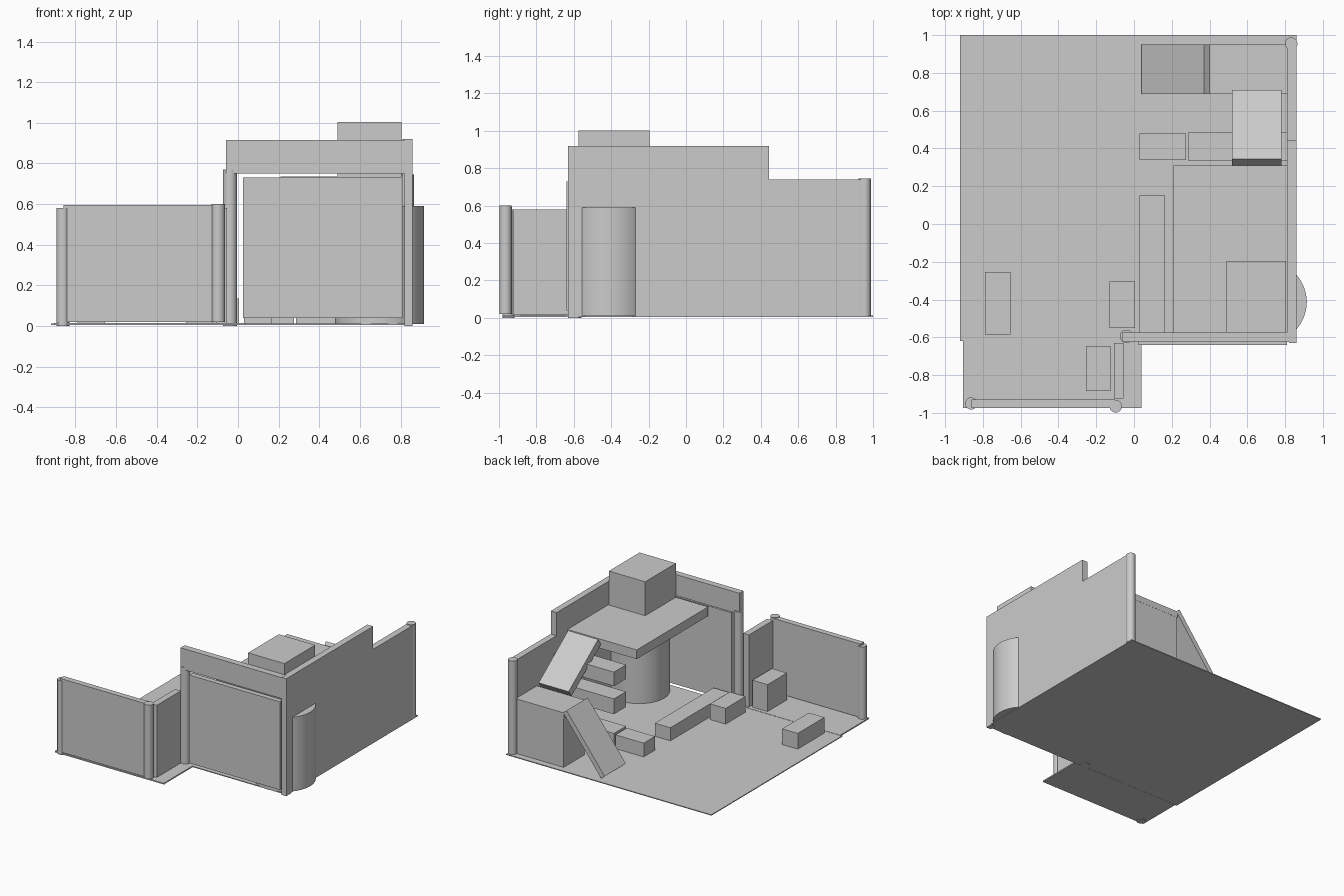
import bpy
import bmesh


def prism(name, pts, axis, lo, hi):
    """Extrude a 2D profile along the x, y or z axis from lo to hi."""
    def place(p, h):
        a, b = p
        return {'x': (h, a, b), 'y': (a, h, b), 'z': (a, b, h)}[axis]
    bm = bmesh.new()
    low = [bm.verts.new(place(p, lo)) for p in pts]
    high = [bm.verts.new(place(p, hi)) for p in pts]
    n = len(pts)
    bm.faces.new(low)
    bm.faces.new(high)
    for i in range(n):
        j = (i + 1) % n
        bm.faces.new((low[i], low[j], high[j], high[i]))
    bmesh.ops.recalc_face_normals(bm, faces=bm.faces)
    mesh = bpy.data.meshes.new(name)
    bm.to_mesh(mesh)
    bm.free()
    ob = bpy.data.objects.new(name, mesh)
    bpy.context.collection.objects.link(ob)
    return ob


def box(name, x0, x1, y0, y1, z0, z1):
    return prism(name, [(x0, y0), (x1, y0), (x1, y1), (x0, y1)], 'z', z0, z1)


def column(name, x, y, r, z0, z1):
    bpy.ops.mesh.primitive_cylinder_add(vertices=32, radius=r, depth=z1 - z0,
                                        location=(x, y, (z0 + z1) / 2))
    bpy.context.object.name = name
    bpy.ops.object.shade_smooth_by_angle()


# floor plates
box("main_floor", -0.92, 0.86, -0.62, 1.0, 0.005, 0.012)
box("front_floor", -0.905, 0.04, -0.975, -0.615, 0.004, 0.014)

# low courtyard walls at front left
box("front_left_wall", -0.86, -0.10, -0.975, -0.93, 0.02, 0.595)
box("side_wall", -0.105, -0.055, -0.925, -0.63, 0.015, 0.58)

# tall front wall with the parapet above it
box("front_wall", 0.025, 0.81, -0.64, -0.60, 0.04, 0.73)
box("front_parapet", -0.06, 0.82, -0.625, -0.575, 0.75, 0.915)
box("corner_post", 0.82, 0.86, -0.63, -0.575, 0.0, 0.92)

# right wall with a stepped top
prism("right_wall", [(-0.575, 0.01), (0.97, 0.01), (0.97, 0.74),
                     (0.445, 0.74), (0.445, 0.92), (-0.575, 0.92)],
      'x', 0.81, 0.86)

# round columns at wall ends, and the large drum through the right wall
for name, x, y, r, z0, z1 in [
        ("left_column", -0.862, -0.95, 0.032, 0.0, 0.58),
        ("middle_column", -0.097, -0.965, 0.033, 0.02, 0.6),
        ("entrance_column", -0.04, -0.595, 0.035, 0.0, 0.77),
        ("back_column", 0.832, 0.955, 0.033, 0.01, 0.745),
        ("drum", 0.696, -0.413, 0.219, 0.01, 0.59)]:
    column(name, x, y, r, z0, z1)

# upper platform and the block on it
box("upper_platform", 0.21, 0.81, -0.575, 0.31, 0.665, 0.737)
box("roof_block", 0.49, 0.805, -0.575, -0.195, 0.737, 1.003)

# landing with two sloping ramps
box("landing_base", 0.395, 0.81, 0.69, 0.95, 0.01, 0.39)
box("landing_slab", 0.39, 0.81, 0.688, 0.951, 0.39, 0.44)
prism("lower_ramp", [(0.07, 0.012), (0.40, 0.44), (0.37, 0.465), (0.04, 0.037)],
      'y', 0.688, 0.95)
prism("upper_ramp", [(0.675, 0.43), (0.31, 0.70), (0.345, 0.75), (0.71, 0.48)],
      'x', 0.52, 0.78)

# stacked shelf boxes beside the ramp
for i, (z0, z1) in enumerate([(0.01, 0.13), (0.28, 0.40), (0.50, 0.61)]):
    box(f"shelf_{i + 1}", 0.285, 0.81, 0.335, 0.485, z0, z1)

# low benches and crates on the floor
for name, x0, x1, y0, y1, top in [
        ("step_block", 0.03, 0.275, 0.34, 0.48, 0.12),
        ("long_bench", 0.03, 0.165, -0.575, 0.15, 0.115),
        ("middle_crate", -0.13, 0.005, -0.55, -0.305, 0.135),
        ("tall_crate", -0.255, -0.125, -0.885, -0.645, 0.225),
        ("left_crate", -0.79, -0.655, -0.585, -0.255, 0.135)]:
    box(name, x0, x1, y0, y1, 0.01, top)
